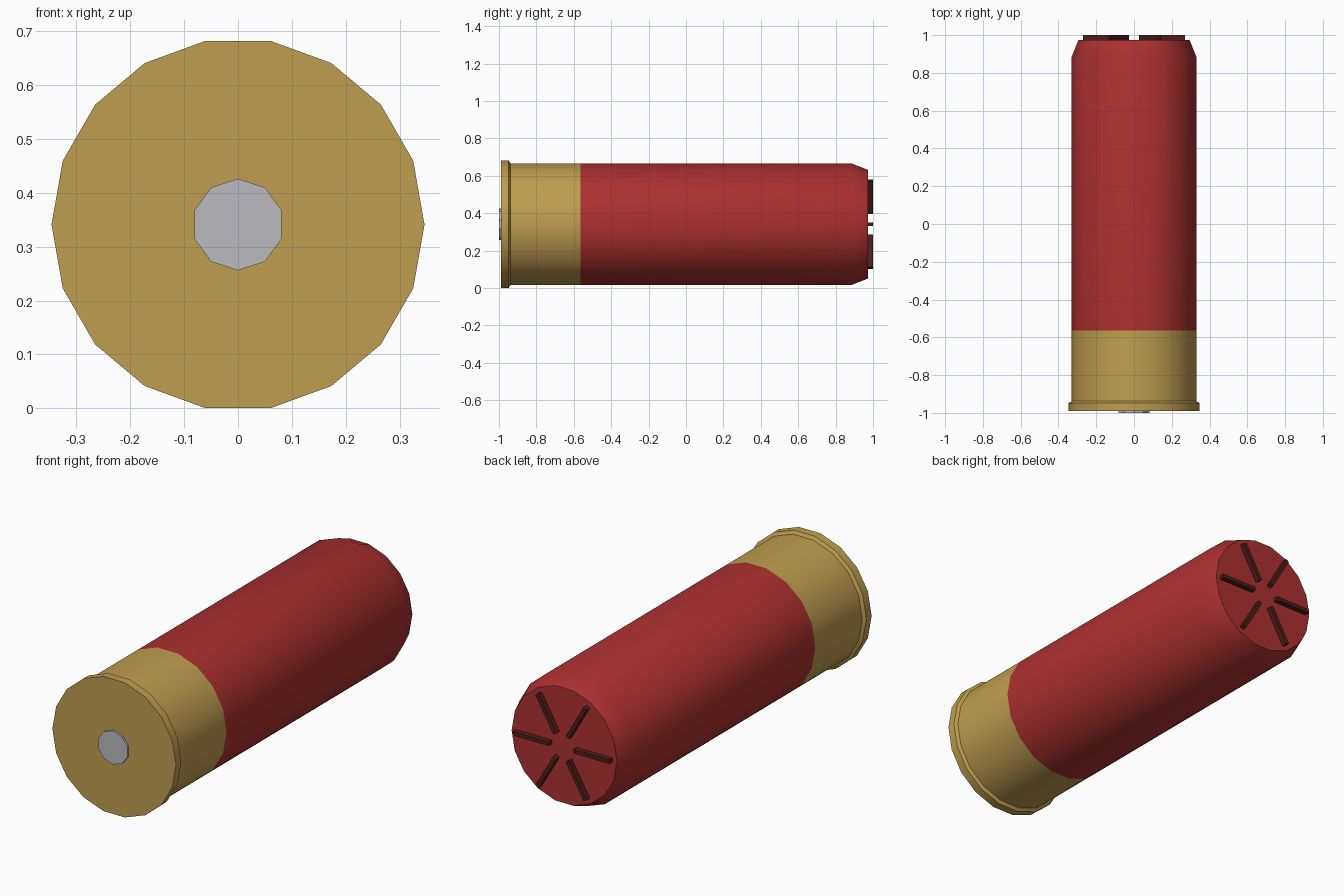
import bpy, bmesh, math
from mathutils import Matrix, Vector

cube = bpy.data.objects.get("Cube")
if cube:
    bpy.data.objects.remove(cube, do_unlink=True)

CENTRE_Z = 0.341
SIDES = 18


def material(name, rgb):
    m = bpy.data.materials.new(name)
    m.use_nodes = True
    m.diffuse_color = (*rgb, 1)
    m.node_tree.nodes["Principled BSDF"].inputs["Base Color"].default_value = (*rgb, 1)
    return m


brass = material("brass", (0.52, 0.34, 0.08))
red = material("red plastic", (0.42, 0.03, 0.03))
dark_red = material("dark red", (0.08, 0.012, 0.012))
steel = material("steel", (0.5, 0.5, 0.53))


def finish(name, bm, mat, smooth=True):
    bmesh.ops.recalc_face_normals(bm, faces=bm.faces)
    mesh = bpy.data.meshes.new(name)
    bm.to_mesh(mesh)
    bm.free()
    mesh.materials.append(mat)
    ob = bpy.data.objects.new(name, mesh)
    bpy.context.collection.objects.link(ob)
    ob.location.z = CENTRE_Z
    if smooth:
        bpy.ops.object.select_all(action='DESELECT')
        ob.select_set(True)
        bpy.context.view_layer.objects.active = ob
        bpy.ops.object.shade_smooth_by_angle(angle=math.radians(30))
    return ob


def turned(name, profile, mat, sides=SIDES, start=0.0, caps=(True, True), smooth=True):
    """Solid turned around the y axis from (y, radius) pairs."""
    bm = bmesh.new()
    rings = []
    for y, r in profile:
        angles = [start + math.tau * i / sides for i in range(sides)]
        rings.append([bm.verts.new((r * math.cos(a), y, r * math.sin(a))) for a in angles])
    for a, b in zip(rings, rings[1:]):
        for i in range(sides):
            j = (i + 1) % sides
            bm.faces.new((a[i], a[j], b[j], b[i]))
    for ring, cap in zip((rings[0], rings[-1]), caps):
        if cap:
            bm.faces.new(ring)
    return finish(name, bm, mat, smooth)


# Brass base with its rim, then the plastic tube with a bevelled end
turned("brass_base", [(-0.99, 0.346), (-0.948, 0.346), (-0.938, 0.33), (-0.563, 0.33)],
       brass, caps=(True, False))
turned("plastic_tube", [(-0.563, 0.33), (0.885, 0.33), (0.973, 0.295)],
       red, caps=(False, True))
turned("primer", [(-1.0, 0.085), (-0.985, 0.085)], steel, sides=10,
       start=math.pi / 2, smooth=False)

# Six raised crimp ribs on the closed end
bm = bmesh.new()
for i in range(6):
    turn = Matrix.Rotation(math.tau * i / 6, 4, 'Y')
    box = (turn @ Matrix.Translation(Vector((0.17, 0.982, 0)))
           @ Matrix.Diagonal((0.2, 0.036, 0.02, 1)))
    bmesh.ops.create_cube(bm, size=1, matrix=box)
finish("crimp_ribs", bm, dark_red, smooth=False)
